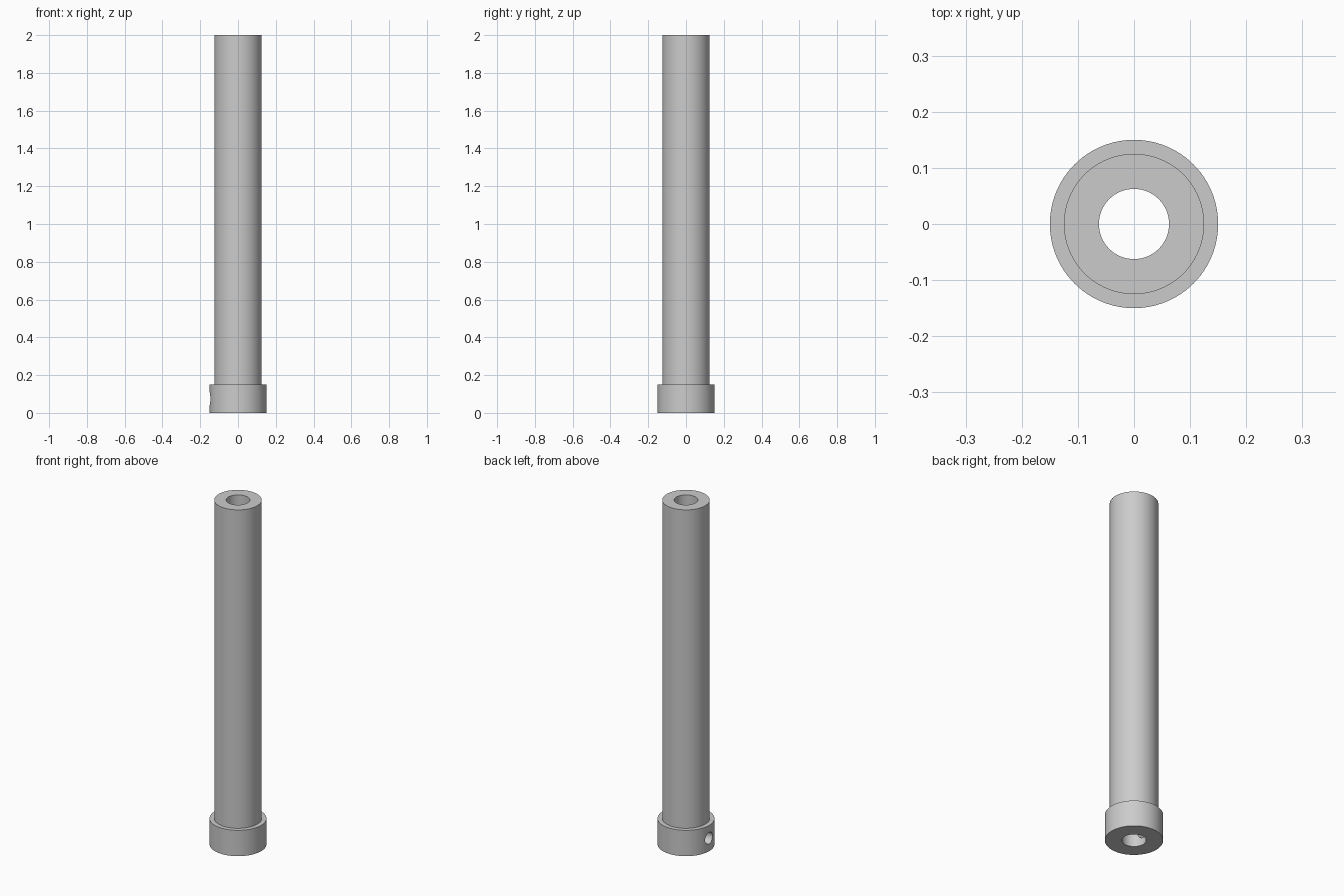
import bpy
import bmesh
from math import radians, pi
from mathutils import Matrix

cube = bpy.data.objects.get("Cube")
if cube:
    bpy.data.objects.remove(cube, do_unlink=True)

BORE, TUBE, COLLAR = 0.0625, 0.125, 0.15
COLLAR_TOP, TOP = 0.15, 2.0
SIDES = 96

steel = bpy.data.materials.new("plain grey")
steel.use_nodes = True
grey = (0.6, 0.6, 0.6, 1)
steel.diffuse_color = grey
steel.node_tree.nodes["Principled BSDF"].inputs["Base Color"].default_value = grey


def make_object(name, bm):
    bmesh.ops.recalc_face_normals(bm, faces=bm.faces)
    mesh = bpy.data.meshes.new(name)
    bm.to_mesh(mesh)
    bm.free()
    mesh.materials.append(steel)
    obj = bpy.data.objects.new(name, mesh)
    bpy.context.collection.objects.link(obj)
    return obj


# Hollow tube with a collar at its foot, turned from one closed profile
profile = [(BORE, 0), (COLLAR, 0), (COLLAR, COLLAR_TOP),
           (TUBE, COLLAR_TOP), (TUBE, TOP), (BORE, TOP)]
bm = bmesh.new()
verts = [bm.verts.new((r, 0, z)) for r, z in profile]
edges = [bm.edges.new((v, verts[i - 1])) for i, v in enumerate(verts)]
bmesh.ops.spin(bm, geom=verts + edges, cent=(0, 0, 0), axis=(0, 0, 1),
               angle=2 * pi, steps=SIDES, use_merge=True)
bmesh.ops.remove_doubles(bm, verts=bm.verts, dist=0.0001)
tube = make_object("collared_tube", bm)

# Set screw hole, drilled through one side of the collar into the bore
bm = bmesh.new()
bmesh.ops.create_cone(bm, cap_ends=True, segments=48, radius1=0.034,
                      radius2=0.034, depth=0.2,
                      matrix=Matrix.Translation((-0.12, 0, COLLAR_TOP / 2))
                      @ Matrix.Rotation(pi / 2, 4, "Y"))
drill = make_object("screw_hole_cutter", bm)
drill.hide_render = True
drill.hide_viewport = True

cut = tube.modifiers.new("screw hole", "BOOLEAN")
cut.operation = "DIFFERENCE"
cut.solver = "EXACT"
cut.object = drill

bpy.ops.object.select_all(action="DESELECT")
bpy.context.view_layer.objects.active = tube
tube.select_set(True)
bpy.ops.object.modifier_apply(modifier=cut.name)
bpy.data.objects.remove(drill, do_unlink=True)
bpy.ops.object.shade_smooth_by_angle(angle=radians(30))
